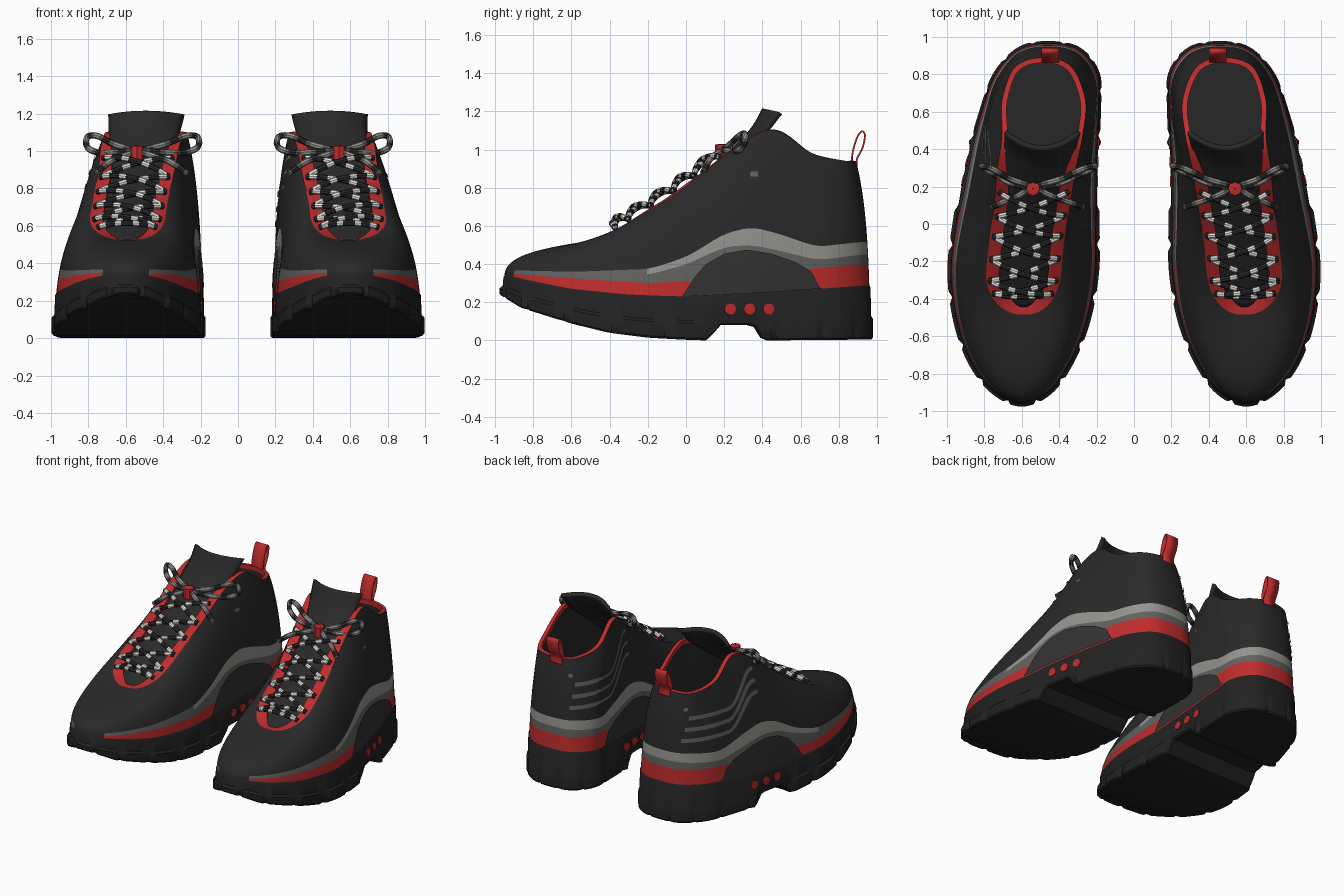
import bpy, bmesh, math
from mathutils import Vector

cube = bpy.data.objects.get("Cube")
if cube:
    bpy.data.objects.remove(cube)


def material(name, r, g, b):
    m = bpy.data.materials.new(name)
    m.use_nodes = True
    m.diffuse_color = (r, g, b, 1)
    m.node_tree.nodes["Principled BSDF"].inputs["Base Color"].default_value = (r, g, b, 1)
    return m


black = material("upper black", .022, .022, .022)
rubber = material("sole rubber", .016, .016, .016)
charcoal = material("charcoal panel", .032, .032, .032)
grey = material("mid grey", .12, .12, .115)
silver = material("reflective grey", .3, .29, .27)
red = material("red", .52, .025, .025)
white = material("lace fleck", .8, .8, .78)
made = []

# Plan outline of the foot and the matching edge of the opening, toe first, along the outer side
OUTLINE = [(.6, -.95), (.74, -.89), (.86, -.74), (.94, -.52), (.972, -.25), (.94, .03), (.885, .33),
           (.81, .6), (.735, .8), (.61, .93), (.46, .96), (.3, .93), (.2, .8), (.195, .6), (.205, .33),
           (.21, .03), (.212, -.25), (.26, -.52), (.35, -.74), (.46, -.89)]
OPENING = [(.59, -.485, .525), (.67, -.47, .53), (.745, -.41, .56), (.79, -.3, .62), (.775, -.1, .74),
           (.75, .08, .87), (.73, .3, 1.04), (.705, .47, 1.1), (.705, .66, .98), (.635, .84, .94),
           (.48, .89, .94), (.335, .84, .94), (.26, .66, .98), (.275, .47, 1.1), (.31, .3, 1.04),
           (.345, .08, .87), (.375, -.1, .74), (.395, -.3, .62), (.44, -.41, .56), (.51, -.47, .53)]
COUNT = len(OUTLINE)
STEPS = 8
N = COUNT * STEPS


def spline(points, u, closed=True):
    """Catmull-Rom point at parameter u."""
    i = math.floor(u)
    t = u - i
    n = len(points)
    pick = (lambda k: k % n) if closed else (lambda k: min(max(k, 0), n - 1))
    a, b, c, d = (Vector(points[pick(i + k)]) for k in (-1, 0, 1, 2))
    return (2 * b + (c - a) * t + (2 * a - 5 * b + 4 * c - d) * t ** 2 + (3 * b - a - 3 * c + d) * t ** 3) / 2


def ramp(keys, y):
    """Straight interpolation through (y, value) keys."""
    if y <= keys[0][0]:
        return keys[0][1]
    for (a, p), (b, q) in zip(keys, keys[1:]):
        if y <= b:
            return p + (q - p) * (y - a) / (b - a)
    return keys[-1][1]


def soft(keys, y):
    return sum(ramp(keys, y + d) for d in (-.05, -.025, 0, .025, .05)) / 5


def outward(points, u):
    d = spline(points, u + .05) - spline(points, u - .05)
    return Vector((d.y, -d.x, 0)).normalized()


def grid(name, rings, mats, rule=lambda j, p: 0, closed=True, cap=False, sides=(1, -1), thick=0):
    """Skin a list of rings; made once per shoe, mirrored across x."""
    n = len(rings[0])
    pts = [p for ring in rings for p in ring]
    faces, idx = [], []
    for j in range(len(rings) - 1):
        for i in range(n if closed else n - 1):
            k = (i + 1) % n
            f = (j * n + i, j * n + k, j * n + n + k, j * n + n + i)
            faces.append(f)
            idx.append(rule(j, sum((pts[v] for v in f), Vector((0, 0, 0))) / 4))
    if cap:
        base = (len(rings) - 1) * n
        for i in range(n // 2):
            faces.append(tuple(dict.fromkeys(base + v for v in (i, i + 1, n - i - 1, (n - i) % n))))
            idx.append(0)
    for side in sides:
        label = ("left " if side > 0 else "right ") + name
        me = bpy.data.meshes.new(label)
        me.from_pydata([(p.x * side, p.y, p.z) for p in pts], [], faces)
        for m in mats:
            me.materials.append(m)
        me.polygons.foreach_set("material_index", idx)
        bm = bmesh.new()
        bm.from_mesh(me)
        bmesh.ops.recalc_face_normals(bm, faces=bm.faces)
        bm.to_mesh(me)
        bm.free()
        ob = bpy.data.objects.new(label, me)
        bpy.context.collection.objects.link(ob)
        made.append(ob)
        if thick:
            mod = ob.modifiers.new("thickness", "SOLIDIFY")
            mod.thickness, mod.offset = thick, 0


def disc_rings(centre, axis, across, levels, sides):
    """Rings of (radius, height) turned round an axis."""
    other = axis.cross(across)
    return [[centre + axis * h + r * (across * math.cos(w) + other * math.sin(w))
             for w in (math.tau * s / sides for s in range(sides))] for r, h in levels]


def tube(name, path, radius, mats, rule):
    rings = []
    for k, p in enumerate(path):
        d = (path[min(k + 1, len(path) - 1)] - path[max(k - 1, 0)]).normalized()
        rings += disc_rings(p, d, d.cross(Vector((0, -.6, .8))).normalized(), [(radius, 0)], 8)
    grid(name, rings, mats, rule)


# Height lines of the sole and the side stripes, from toe to heel
def sole_top(y):
    return soft([(-.95, .345), (-.8, .31), (-.6, .27), (-.3, .24), (0, .23), (.4, .25), (.97, .29)], y)


def red_top(y):
    return soft([(-.95, .352), (-.6, .325), (-.2, .3), (.2, .32), (.7, .38), (.97, .4)], y)


def grey_top(y):
    return soft([(-.95, .357), (-.6, .343), (-.2, .345), (0, .4), (.2, .49), (.35, .5), (.5, .47), (.7, .42), (.97, .455)], y)


def silver_top(y):
    return soft([(-.95, .368), (-.6, .36), (-.2, .375), (0, .44), (.2, .56), (.35, .595), (.5, .56), (.7, .49), (.97, .52)], y)


def sole_bottom(y):
    return ramp([(-.95, .235), (-.85, .17), (-.6, .09), (-.4, .04), (-.2, .015), (0, .004), (.12, 0),
                 (.17, .08), (.36, .08), (.41, 0), (.97, .005)], y)


def side_curve(u, t):
    """Bulged wall from sole edge (t=0) to opening edge (t=1)."""
    o, q = spline(OUTLINE, u), spline(OPENING, u)
    p = Vector((o.x, o.y, sole_top(o.y)))
    rise, flat = q.z - p.z, Vector((q.x - p.x, q.y - p.y, 0))
    c1 = p + flat * ramp([(-.7, 0), (-.2, .13)], p.y)
    c1.z += rise * ramp([(-.8, .62), (-.3, .5)], p.y)
    c2 = q - flat * .5 - Vector((0, 0, rise * .2))
    s = 1 - t
    return p * s ** 3 + c1 * 3 * s * s * t + c2 * 3 * s * t * t + q * t ** 3


def at_height(u, z):
    lo, hi = 0, 1
    for _ in range(18):
        mid = (lo + hi) / 2
        lo, hi = (mid, hi) if side_curve(u, mid).z < z else (lo, mid)
    return lo


# Upper: stripes, body, red opening border, lining and insole in one skin
BODY = 14
us = [i / STEPS for i in range(N)]
columns = []
for u in us:
    y = spline(OUTLINE, u).y
    ts = [0] + [at_height(u, f(y)) for f in (red_top, grey_top, silver_top)]
    ts += [ts[-1] + (1 - ts[-1]) * k / BODY for k in range(1, BODY + 1)]
    col = [side_curve(u, t) for t in ts]
    rim, inward = col[-1], -outward(OPENING, u)
    edge = rim + inward * ramp([(.2, .07), (.4, .028)], rim.y) + Vector((0, 0, .003))
    lip = edge - Vector((0, 0, .03))
    floor = col[0] - outward(OUTLINE, u) * .06 + Vector((0, 0, .04))
    columns.append(col + [edge] + [lip.lerp(floor, k / 4) for k in range(5)])


def upper_colour(j, p):
    toe = p.y < -.88 and abs(p.x - .6) < .12
    if j < 3:
        return 0 if toe else (1, 2, 3 if p.y > -.2 else 2)[j]
    return 1 if j in (BODY + 3, BODY + 4) else 0


grid("upper", [list(r) for r in zip(*columns)], [black, red, grey, silver], upper_colour, cap=True)

# Sole with shallow lugs and an arch gap
sole = []
for i, u in enumerate(us):
    o, n = spline(OUTLINE, u), outward(OUTLINE, u)
    top, low = sole_top(o.y), sole_bottom(o.y)
    notch = i % 8 == 4 or .1 < o.y < .43
    ledge = low + .4 * (top - low)
    bulge = .008 if notch else .026 if o.y < .5 else .018
    levels = [(0, top), (.006, top - .01), (.01, ledge + .01), (bulge, ledge - .004), (bulge, low + .01),
              (bulge - .008, low), (-.05, low)]
    sole.append([Vector((o.x, o.y, z)) + n * d for d, z in levels])
grid("sole", [list(r) for r in zip(*sole)], [rubber], cap=True)


# Thin plates that follow the upper wall
def plate(name, u0, u1, low, high, mat, sides=(1, -1), lift=.007, cols=40, rows=6):
    rings = []
    for k in range(cols + 1):
        u = u0 + (u1 - u0) * k / cols
        y, n = spline(OUTLINE, u).y, outward(OUTLINE, u)
        a, b = low(y), max(high(y), low(y) + .001)
        rings.append([side_curve(u, at_height(u, a + (b - a) * r / rows)) + n * lift for r in range(rows + 1)])
    grid(name, rings, [mat], closed=False, sides=sides)


def arch_top(y):
    return ramp([(-.02, .23), (.04, .33), (.1, .4), (.2, .455), (.32, .475), (.45, .455), (.58, .41), (.66, .36), (.7, .27)], y)


for u0, u1, where in ((4.82, 7.5, "outer"), (COUNT - 7.5, COUNT - 4.82, "inner")):
    plate(where + " arch panel", u0, u1, sole_top, arch_top, charcoal, lift=.009)


# Wavy reflective lines on one flank of each shoe, with a tick at the heel; a tick on the other flank
def climb(y):
    s = min(max((.64 - y) / .26, 0), 1)
    return s * s * (3 - 2 * s)


for k in range(3):
    def wave(y):
        return .595 + .08 * k + .2 * climb(y)

    def wave_top(y):
        return wave(y) + .028 + .1 * climb(y) * (1 - climb(y))
    for side, u0, u1 in ((1, COUNT - 9.1 + .1 * k, COUNT - 6), (-1, 6, 9.1 - .1 * k)):
        plate("wave line %d" % (k + 1), u0, u1, wave, wave_top, grey, (side,), rows=2)
for name, side, u0, z in (("side tick", 1, 6.1, .86), ("side tick", -1, COUNT - 6.25, .86),
                          ("heel tick", 1, COUNT - 9.2, .82), ("heel tick", -1, 9.0, .82)):
    plate(name, u0, u0 + .17, lambda y: z, lambda y: z + .024, grey, (side,), cols=4, rows=2)

# Three red studs on each sole wall
for k, y in enumerate((.23, .33, .43)):
    u = ramp([(spline(OUTLINE, v / 8).y, v / 8) for v in range(32, 64)], y)
    for where, v in (("outer", u), ("inner", COUNT - u)):
        o, n = spline(OUTLINE, v), outward(OUTLINE, v)
        rings = disc_rings(Vector((o.x, o.y, .165)) + n * .006, n, n.cross(Vector((0, 0, 1))),
                           [(.031, 0), (.03, .008), (.001, .009)], 16)
        grid("%s stud %d" % (where, k + 1), rings, [red])

# Tongue, arched across and flared at the top
TONGUE = [(.59, -.44, .515, .08), (.59, -.3, .605, .13), (.575, -.1, .73, .15), (.55, .1, .875, .165),
          (.525, .28, 1.03, .175), (.5, .36, 1.12, .185), (.49, .41, 1.21, .197)]
rings = []
for k in range(25):
    x, y, z, w = spline(TONGUE, k / 4, False)
    bend = .025 + .06 * max(0, k - 14) / 10
    rings.append([Vector((x + w * s, y + bend * s * s, z - .02 * s * s)) for s in (c / 6 for c in range(-6, 7))])
grid("tongue", rings, [black], closed=False, thick=.025)

# Criss-cross laces with pale flecks
ROWS = 6


def eyelet(row, outer):
    u = 2.4 + row * .61
    u = u if outer else COUNT - u
    return spline(OPENING, u) - outward(OPENING, u) * .018 + Vector((0, -.006, .012))


def strand(name, a, b, lift):
    path = [a.lerp(b, k / 20) + Vector((0, -.6, .8)) * lift * math.sin(math.pi * k / 20) ** .7 for k in range(21)]
    tube(name, path, .0155, [black, white], lambda j, p: 1 if j in (1, 2, 6, 7, 12, 13, 17, 18) else 0)


strand("lace bar", eyelet(0, True), eyelet(0, False), .03)
for row in range(ROWS - 1):
    for outer in (True, False):
        strand("lace %d %s" % (row + 1, "outward" if outer else "inward"),
               eyelet(row, not outer), eyelet(row + 1, outer), .045 if outer else .03)

# Bow: two loops, two loose ends and a red knot
KNOT = Vector((.54, .2, 1.0))
LOOP = [(0, 0, 0), (.12, .04, .035), (.21, .09, .08), (.265, .11, .075), (.265, .1, .02), (.2, .06, -.01), (.1, .01, -.005), (0, 0, 0)]
TAIL = [(0, 0, 0), (.08, -.05, -.03), (.15, -.08, -.06), (.22, -.11, -.12)]
for where, flip in (("outer", 1), ("inner", -1.22)):
    for part, pts, n in (("bow loop", LOOP, 35), ("lace end", TAIL, 15)):
        path = [KNOT + Vector((p.x * flip, p.y, p.z)) for p in
                (spline(pts, k * (len(pts) - 1) / n, False) for k in range(n + 1))]
        tube(where + " " + part, path, .017, [black, grey, silver],
             lambda j, p: (0, 0, 1, 2, 2, 1)[j % 6])
grid("lace knot", disc_rings(KNOT + Vector((0, -.012, -.01)), Vector((0, 0, 1)), Vector((1, 0, 0)),
                             [(.002, -.042), (.036, -.038), (.036, .036), (.002, .04)], 8), [red])

# Heel pull loop
PULL = [(.868, .9), (.872, .98), (.895, 1.06), (.92, 1.095), (.937, 1.075), (.925, 1.01), (.895, .95), (.895, .9)]
rings = []
for k in range(36):
    y, z = spline(PULL, k * .2, False)
    rings.append([Vector((x, y, z)) for x in (.4, .495)])
grid("heel pull", rings, [red], closed=False, thick=.009)

bpy.ops.object.select_all(action="DESELECT")
for ob in made:
    ob.select_set(True)
bpy.context.view_layer.objects.active = made[0]
bpy.ops.object.shade_smooth_by_angle(angle=math.radians(35))
